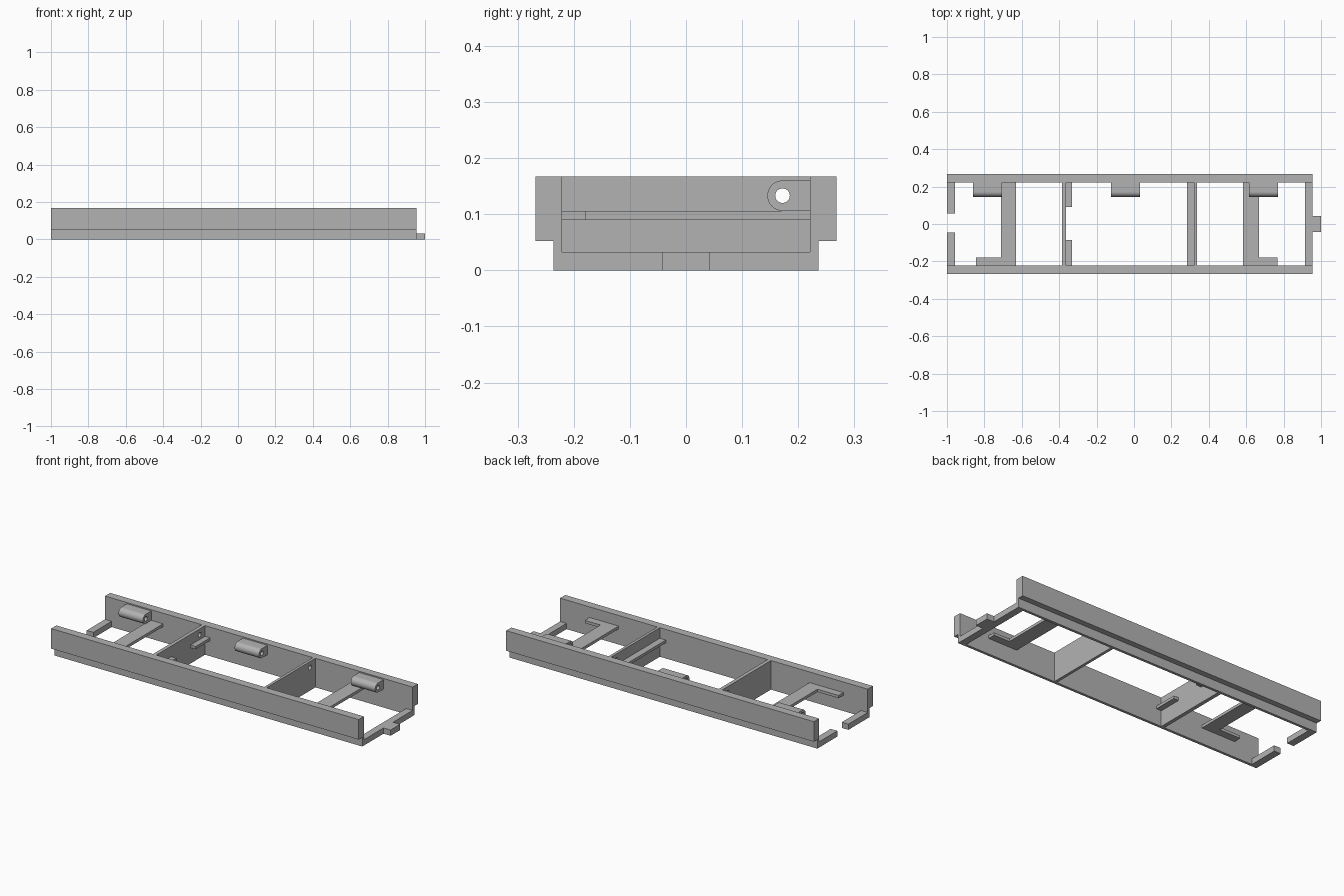
import bpy, math

cube = bpy.data.objects.get("Cube")
if cube:
    bpy.data.objects.remove(cube, do_unlink=True)

grey = bpy.data.materials.new("plain grey")
grey.use_nodes = True
GREY = (0.45, 0.45, 0.45, 1)
grey.diffuse_color = GREY
grey.node_tree.nodes["Principled BSDF"].inputs["Base Color"].default_value = GREY


def extrude_x(name, profile, x0, x1):
    """Prism along x from a counter-clockwise (y, z) profile."""
    n = len(profile)
    verts = [(x, y, z) for x in (x0, x1) for y, z in profile]
    faces = [tuple(reversed(range(n))), tuple(range(n, 2 * n))]
    faces += [(i, (i + 1) % n, n + (i + 1) % n, n + i) for i in range(n)]
    mesh = bpy.data.meshes.new(name)
    mesh.from_pydata(verts, [], faces)
    mesh.materials.append(grey)
    obj = bpy.data.objects.new(name, mesh)
    bpy.context.collection.objects.link(obj)
    return obj


def box(name, x0, x1, y0, y1, z0, z1):
    return extrude_x(name, [(y0, z0), (y1, z0), (y1, z1), (y0, z1)], x0, x1)


def smooth(obj):
    bpy.ops.object.select_all(action="DESELECT")
    obj.select_set(True)
    bpy.context.view_layer.objects.active = obj
    bpy.ops.object.shade_smooth_by_angle(angle=math.radians(30))


IN, OUT, FOOT = 0.221, 0.268, 0.236     # wall half-widths
STEP, TOP = 0.052, 0.167                # wall heights
LOW = 0.033                             # end bar thickness
SHELF = (0.09, 0.106)                   # strap and ledge heights
LEFT, RIGHT = -1.0, 0.955
PIN_Y, PIN_Z, BOSS_R, HOLE_R = 0.172, 0.133, 0.027, 0.013

# Stepped side walls
wall = [(IN, 0), (FOOT, 0), (FOOT, STEP), (OUT, STEP), (OUT, TOP), (IN, TOP)]
extrude_x("back_wall", wall, LEFT, RIGHT)
extrude_x("front_wall", [(-y, z) for y, z in reversed(wall)], LEFT, RIGHT)

# End bars and tab
box("tab_end_bar", 0.914, RIGHT, -IN, IN, 0, LOW)
box("end_tab", RIGHT, 1.0, -0.043, 0.043, 0, LOW)
box("split_end_bar_back", LEFT, -0.958, 0.055, IN, 0, LOW)
box("split_end_bar_front", LEFT, -0.958, -IN, -0.046, 0, LOW)

# Raised cross straps with side feet
for side, x0, x1, f0, f1 in (("right", -0.711, -0.631, -0.845, -0.711),
                             ("left", 0.583, 0.668, 0.668, 0.768)):
    box(side + "_strap", x0, x1, -IN, IN, *SHELF)
    box(side + "_strap_foot", f0, f1, -IN, -0.178, *SHELF)

# Dividers and their ledges
drilled = [box("right_divider", -0.385, -0.364, -IN, IN, 0, TOP),
           box("left_divider", 0.321, 0.337, -IN, IN, 0, TOP)]
box("left_divider_ledge", 0.283, 0.321, -IN, IN, *SHELF)
box("right_divider_ledge_back", -0.364, -0.332, 0.09, IN, *SHELF)
box("right_divider_ledge_front", -0.364, -0.332, -IN, -0.085, *SHELF)

# Rounded hinge bosses on the back wall
arc = [math.pi * (0.5 + i / 24) for i in range(25)]
boss = [(PIN_Y + BOSS_R * math.cos(a), PIN_Z + BOSS_R * math.sin(a)) for a in arc]
boss += [(IN, PIN_Z - BOSS_R), (IN, PIN_Z + BOSS_R)]
for name, x0 in (("right", -0.861), ("middle", -0.123), ("left", 0.615)):
    drilled.append(extrude_x(name + "_hinge_boss", boss, x0, x0 + 0.155))

# Pin hole drilled through bosses and dividers
ring = [2 * math.pi * i / 32 for i in range(32)]
cutter = extrude_x("pin_hole_cutter", [(PIN_Y + HOLE_R * math.cos(a), PIN_Z + HOLE_R * math.sin(a))
                                       for a in ring], -1.1, 1.1)
cutter.hide_render = True
for obj in drilled:
    mod = obj.modifiers.new("pin_hole", "BOOLEAN")
    mod.operation = "DIFFERENCE"
    mod.solver = "EXACT"
    mod.object = cutter
    bpy.context.view_layer.objects.active = obj
    bpy.ops.object.modifier_apply(modifier=mod.name)
    smooth(obj)
bpy.data.objects.remove(cutter, do_unlink=True)
